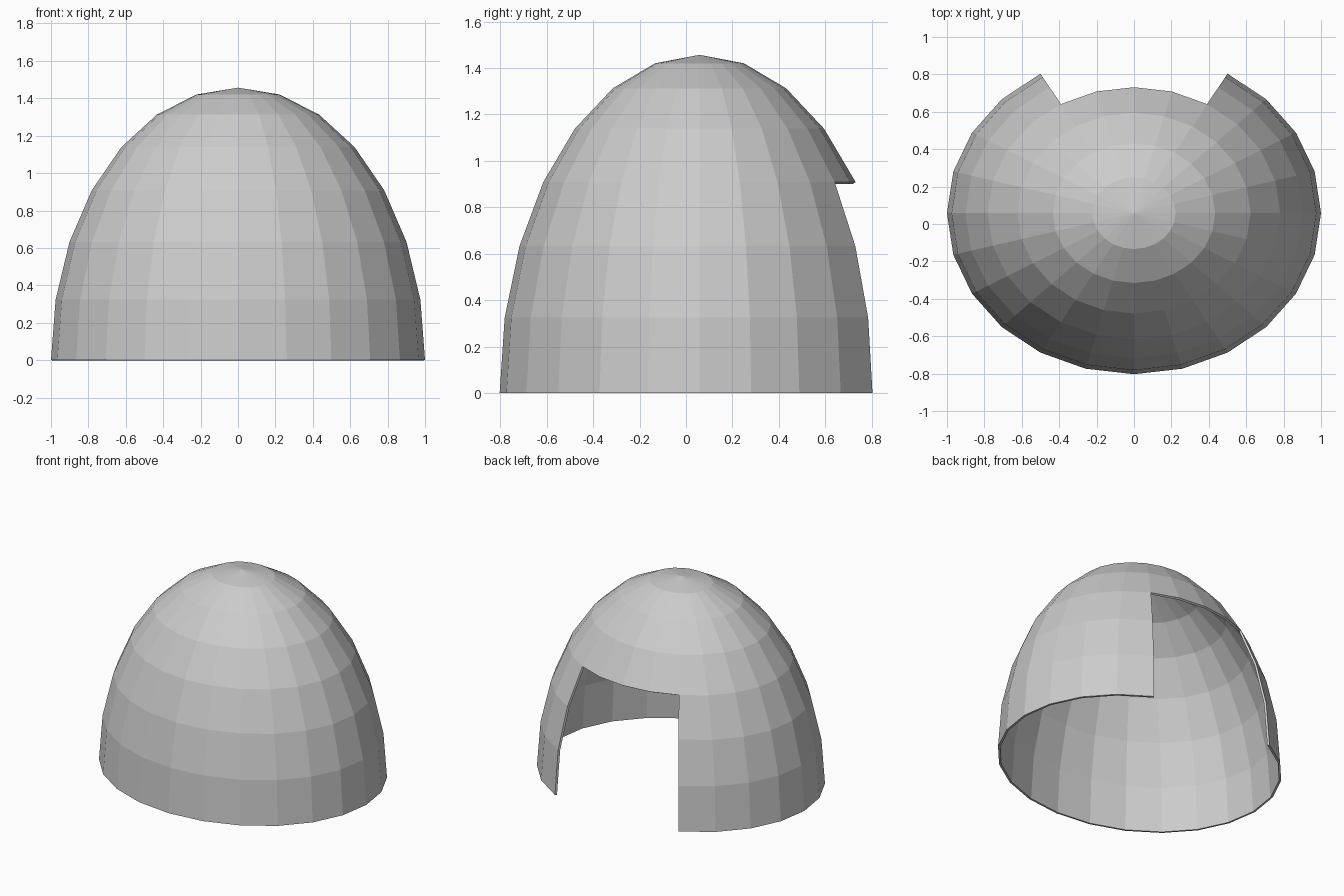
import bpy, bmesh, math

if "Cube" in bpy.data.objects:
    bpy.data.objects.remove(bpy.data.objects["Cube"])

SIDES, RINGS = 24, 7
RX, RY, HEIGHT, CY = 1.0, 0.861, 1.457, 0.058
DOOR_RINGS = 3            # opening height in bands
DOOR_HALF = 2             # opening half width in segments

grey = bpy.data.materials.new("light grey")
grey.diffuse_color = (0.6, 0.6, 0.6, 1)
grey.use_nodes = True
grey.node_tree.nodes["Principled BSDF"].inputs["Base Color"].default_value = grey.diffuse_color

# Faceted elliptical dome shell
bm = bmesh.new()
rings = []
for r in range(RINGS):
    lat = math.pi / 2 * r / RINGS
    rings.append([bm.verts.new((RX * math.cos(lat) * math.sin(a),
                                CY + RY * math.cos(lat) * math.cos(a),
                                HEIGHT * math.sin(lat)))
                  for a in (2 * math.pi * s / SIDES for s in range(SIDES))])
apex = bm.verts.new((0, CY, HEIGHT))

for s in range(SIDES):
    n = (s + 1) % SIDES
    in_door = s < DOOR_HALF or s >= SIDES - DOOR_HALF
    for r in range(RINGS - 1):
        # Leave the doorway open at the back
        if in_door and r < DOOR_RINGS:
            continue
        bm.faces.new((rings[r][n], rings[r][s], rings[r + 1][s], rings[r + 1][n]))
    bm.faces.new((rings[-1][n], rings[-1][s], apex))
bmesh.ops.delete(bm, geom=[v for v in bm.verts if not v.link_faces], context='VERTS')
bm.normal_update()

mesh = bpy.data.meshes.new("dome_shell")
bm.to_mesh(mesh)
bm.free()
mesh.materials.append(grey)
dome = bpy.data.objects.new("dome_shell", mesh)
bpy.context.collection.objects.link(dome)

# Thin wall, thickened inwards
wall = dome.modifiers.new("wall", 'SOLIDIFY')
wall.thickness = 0.015
wall.offset = -1
